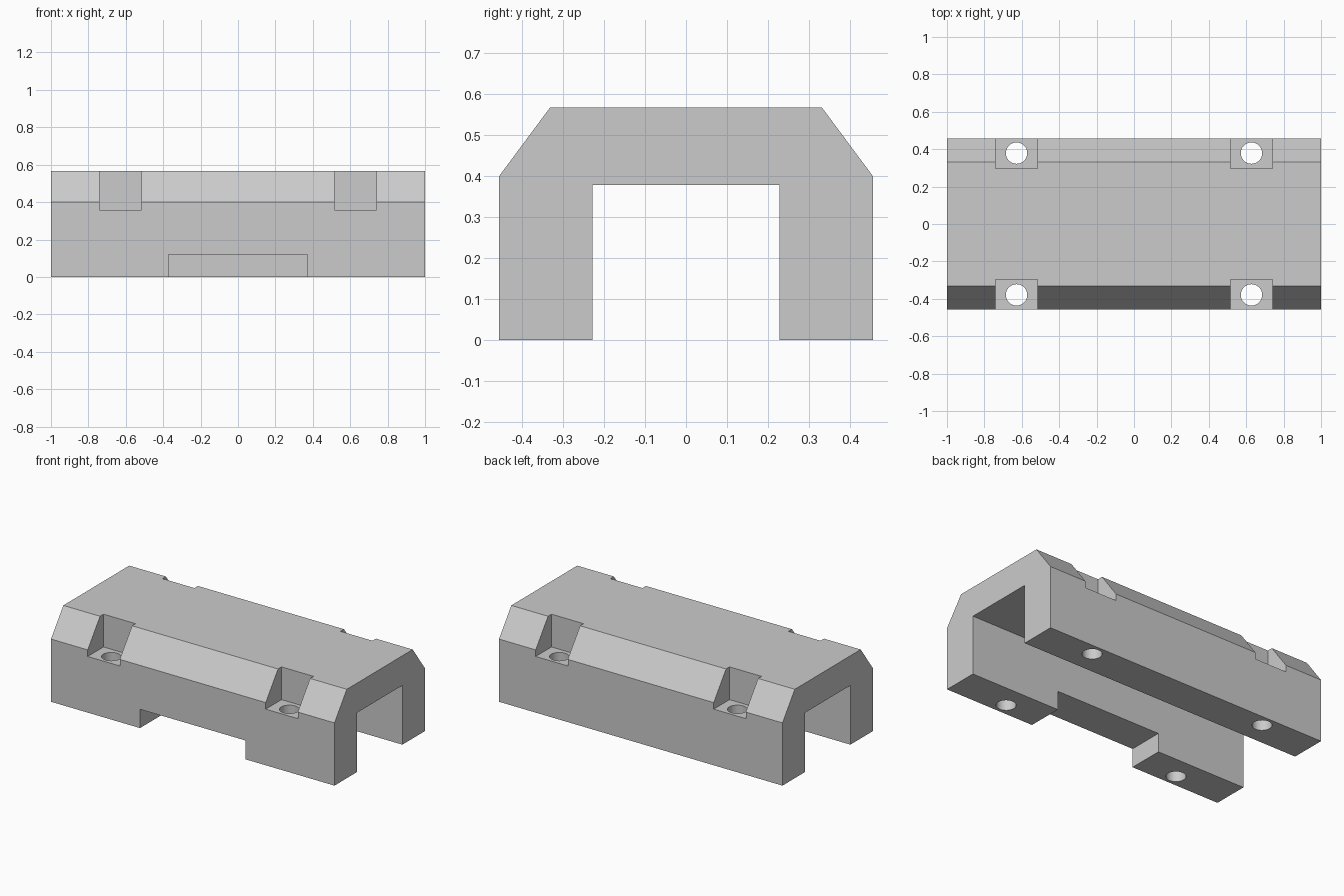
import bpy
import bmesh
from math import radians

if "Cube" in bpy.data.objects:
    bpy.data.objects.remove(bpy.data.objects["Cube"])

LENGTH, HALF_DEPTH, HEIGHT = 2.0, 0.456, 0.567
BOLT_X, BOLT_Y, BOLT_RADIUS = 0.628, 0.379, 0.057

grey = bpy.data.materials.new("plain grey")
grey.use_nodes = True
grey.diffuse_color = (0.6, 0.6, 0.6, 1)
grey.node_tree.nodes["Principled BSDF"].inputs["Base Color"].default_value = (0.6, 0.6, 0.6, 1)


def add_object(name, bm):
    bmesh.ops.recalc_face_normals(bm, faces=bm.faces)
    mesh = bpy.data.meshes.new(name)
    bm.to_mesh(mesh)
    bm.free()
    mesh.materials.append(grey)
    obj = bpy.data.objects.new(name, mesh)
    bpy.context.collection.objects.link(obj)
    return obj


def box(name, low, high):
    bm = bmesh.new()
    bmesh.ops.create_cube(bm, size=1)
    for v in bm.verts:
        v.co = [h if c > 0 else l for c, l, h in zip(v.co, low, high)]
    return add_object(name, bm)


def bolt_cutter(x, y):
    bm = bmesh.new()
    bmesh.ops.create_cone(bm, cap_ends=True, segments=48, radius1=BOLT_RADIUS,
                          radius2=BOLT_RADIUS, depth=1.2)
    bmesh.ops.translate(bm, verts=bm.verts, vec=(x, y, 0.2))
    return add_object("bolt_hole_cutter", bm)


# Channel block: half profile mirrored, then extruded along its length
half = [(0.228, 0.378), (0.228, 0), (HALF_DEPTH, 0), (HALF_DEPTH, 0.40), (0.332, HEIGHT)]
profile = half + [(-y, z) for y, z in reversed(half)]
bm = bmesh.new()
end = bm.faces.new([bm.verts.new((-LENGTH / 2, y, z)) for y, z in profile])
extruded = bmesh.ops.extrude_face_region(bm, geom=[end])["geom"]
bmesh.ops.translate(bm, vec=(LENGTH, 0, 0),
                    verts=[g for g in extruded if isinstance(g, bmesh.types.BMVert)])
block = add_object("channel_block", bm)

# Notch under the front leg
cutters = [box("front_notch_cutter", (-0.372, -0.6, -0.1), (0.372, -0.1, 0.12))]

# Bolt pockets in the sloped shoulders, each with a hole through the leg
for sx in (-1, 1):
    for sy in (-1, 1):
        x = sx * BOLT_X
        y_low, y_high = sorted((sy * 0.297, sy * 0.6))
        cutters.append(box("bolt_pocket_cutter", (x - 0.113, y_low, 0.358),
                           (x + 0.113, y_high, 0.8)))
        cutters.append(bolt_cutter(x, sy * BOLT_Y))

bpy.ops.object.select_all(action="DESELECT")
block.select_set(True)
bpy.context.view_layer.objects.active = block
for cutter in cutters:
    cutter.hide_render = True
    cut = block.modifiers.new("cut", "BOOLEAN")
    cut.operation = "DIFFERENCE"
    cut.solver = "EXACT"
    cut.object = cutter
    bpy.ops.object.modifier_apply(modifier=cut.name)
    bpy.data.objects.remove(cutter)

bpy.ops.object.shade_smooth_by_angle(angle=radians(30))
